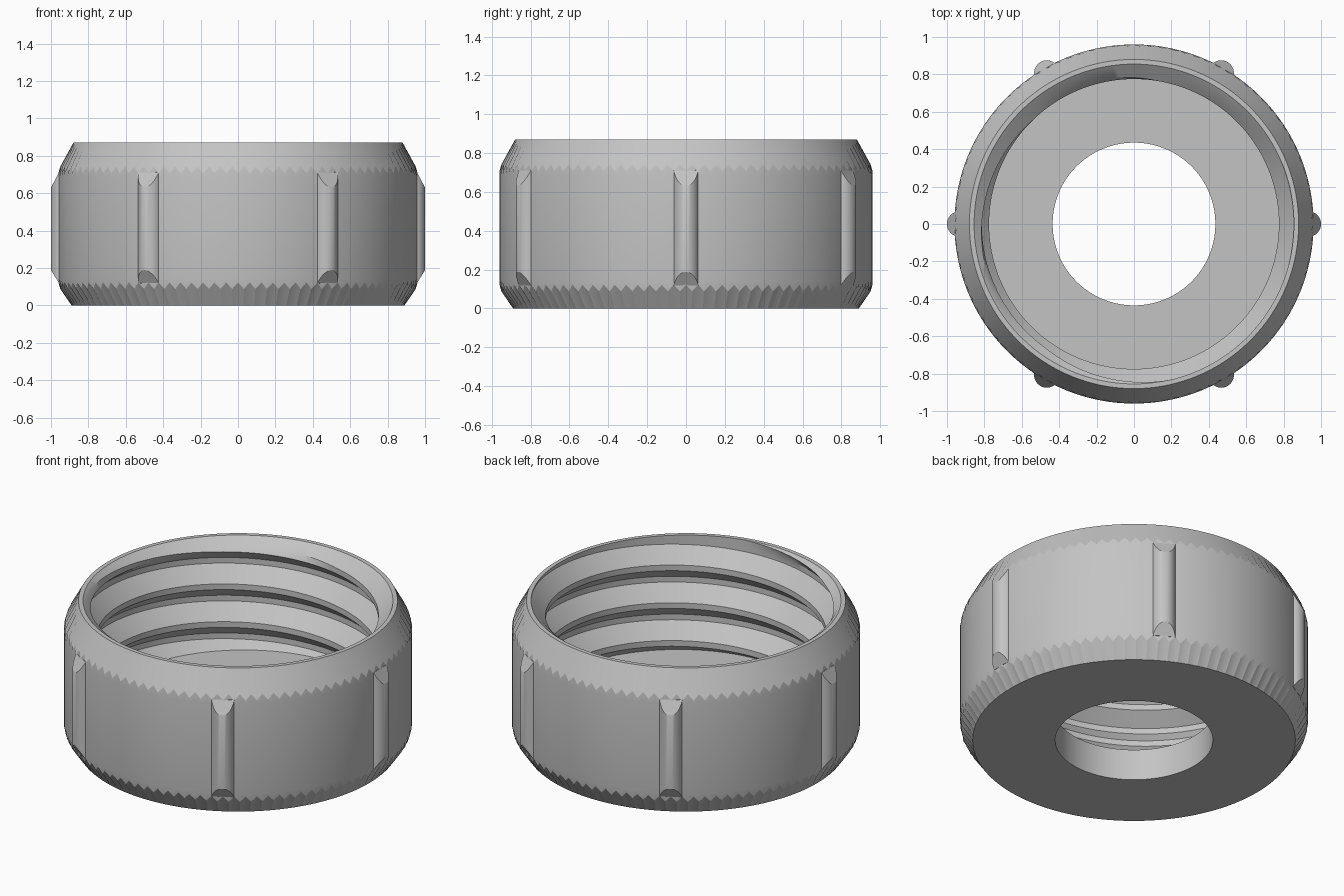
import bpy, bmesh, math

cube = bpy.data.objects.get("Cube")
if cube:
    bpy.data.objects.remove(cube, do_unlink=True)

HEIGHT, WALL, FLOOR = 0.87, 0.96, 0.19
ROOT, CREST, PITCH = 0.855, 0.775, 0.23
COLUMNS = 192

grey = bpy.data.materials.new("plain grey")
grey.use_nodes = True
color = (0.55, 0.55, 0.55, 1)
grey.diffuse_color = color
grey.node_tree.nodes["Principled BSDF"].inputs["Base Color"].default_value = color


def top_cone(r):
    return HEIGHT - (r - 0.88) * 2


def bottom_cone(r):
    return (r - 0.89) * 1.71


def finish(name, bm, angle):
    bmesh.ops.remove_doubles(bm, verts=bm.verts, dist=1e-5)
    mesh = bpy.data.meshes.new(name)
    bm.to_mesh(mesh)
    bm.free()
    mesh.materials.append(grey)
    obj = bpy.data.objects.new(name, mesh)
    bpy.context.collection.objects.link(obj)
    bpy.ops.object.select_all(action="DESELECT")
    obj.select_set(True)
    bpy.context.view_layer.objects.active = obj
    bpy.ops.object.shade_smooth_by_angle(angle=math.radians(angle))


def sweep(name, profile, angle):
    """Join the (radius, z) profiles of all columns around the z axis."""
    bm = bmesh.new()
    cols = []
    for i in range(COLUMNS + 1):
        a = math.tau * i / COLUMNS
        cols.append([bm.verts.new((r * math.cos(a), r * math.sin(a), z))
                     for r, z in profile(i, a)])
    for c, d in zip(cols, cols[1:]):
        for j in range(len(c) - 1):
            bm.faces.new((c[j], c[j + 1], d[j + 1], d[j]))
    finish(name, bm, angle)


# Outer shell with toothed chamfer edges, flat base, central hole and floor
def shell_profile(i, a):
    if i % 2:
        upper, lower = (0.951, 0.742), (0.951, 0.088)
    else:
        upper, lower = (WALL, 0.708), (WALL, 0.122)
    return [(ROOT, HEIGHT), (0.88, HEIGHT), upper, (WALL, 0.69),
            (WALL, 0.14), lower, (0.89, 0), (0.435, 0),
            (0.435, FLOOR), (0.86, FLOOR)]


# Thread from crest edge down: undercut, flat root, sloping flank, flat crest
def thread_radius(f):
    if f < 0.31:
        return CREST + (ROOT - CREST) * f / 0.31
    if f < 0.46:
        return ROOT
    return max(CREST, ROOT - (ROOT - CREST) * (f - 0.46) / 0.39)


def thread_profile(i, a):
    crest_z = 0.81 + PITCH * (a / math.tau - 0.375)
    points = []
    for turn in range(-5, 3):
        for f in (1, 0.85, 0.65, 0.46, 0.31, 0.15):
            z = crest_z + PITCH * (turn + 1 - f)
            z = min(max(z, FLOOR), HEIGHT)
            r = thread_radius(((crest_z - z) / PITCH + 1e-6) % 1)
            # lead-in countersink at the mouth
            points.append((max(r, ROOT - (HEIGHT - z) * 1.33), z))
    return points


sweep("cap_shell", shell_profile, 20)
sweep("inner_thread", thread_profile, 30)

# Six rounded grip ribs, trimmed by the same chamfer cones
SEGMENTS = 25
for k in range(6):
    turn = math.radians(60 * k)
    bm = bmesh.new()
    low, high = [], []
    for s in range(SEGMENTS + 1):
        t = math.radians(-100 + 200 * s / SEGMENTS)
        x, y = 0.932 + 0.068 * math.cos(t), 0.068 * math.sin(t)
        r = max(math.hypot(x, y), WALL - 0.002)
        px = x * math.cos(turn) - y * math.sin(turn)
        py = x * math.sin(turn) + y * math.cos(turn)
        low.append(bm.verts.new((px, py, bottom_cone(r))))
        high.append(bm.verts.new((px, py, top_cone(r))))
    for s in range(SEGMENTS):
        bm.faces.new((low[s], low[s + 1], high[s + 1], high[s]))
    for s in range(SEGMENTS // 2):
        e = SEGMENTS - s
        bm.faces.new((high[s], high[s + 1], high[e - 1], high[e]))
        bm.faces.new((low[e], low[e - 1], low[s + 1], low[s]))
    finish(f"grip_rib_{k + 1}", bm, 30)
